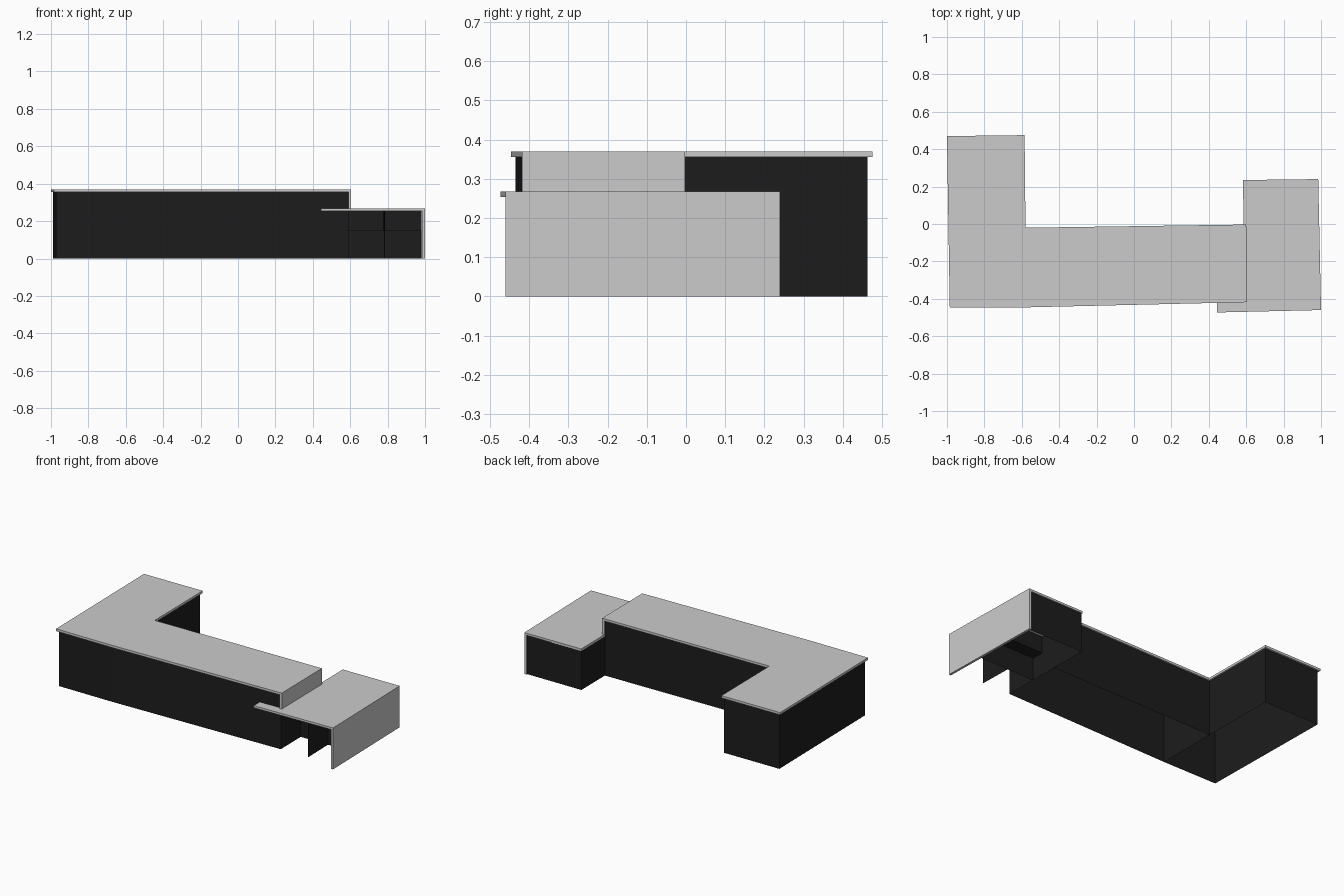
import bpy, bmesh

if "Cube" in bpy.data.objects:
    bpy.data.objects.remove(bpy.data.objects["Cube"])

black = bpy.data.materials.new("black_panel")
black.diffuse_color = (0.012, 0.012, 0.012, 1)
black.use_nodes = True
black.node_tree.nodes["Principled BSDF"].inputs["Base Color"].default_value = black.diffuse_color


def finish(name, bm, mat=None):
    bmesh.ops.recalc_face_normals(bm, faces=bm.faces)
    mesh = bpy.data.meshes.new(name)
    bm.to_mesh(mesh)
    bm.free()
    obj = bpy.data.objects.new(name, mesh)
    bpy.context.collection.objects.link(obj)
    if mat:
        mesh.materials.append(mat)
    return obj


def slab(name, outline, z0, z1, mat=None):
    """Closed prism from a plan outline."""
    bm = bmesh.new()
    face = bm.faces.new([bm.verts.new((x, y, z0)) for x, y in outline])
    ext = bmesh.ops.extrude_face_region(bm, geom=[face])
    verts = [g for g in ext["geom"] if isinstance(g, bmesh.types.BMVert)]
    bmesh.ops.translate(bm, verts=verts, vec=(0, 0, z1 - z0))
    if not face.is_valid or len(bm.faces) < len(outline) + 2:
        bm.faces.new([v for v in bm.verts if v not in verts])
    return finish(name, bm, mat)


def wall(name, path, z0, z1, closed=False):
    """Thin upright panels following a plan path."""
    bm = bmesh.new()
    low = [bm.verts.new((x, y, z0)) for x, y in path]
    high = [bm.verts.new((x, y, z1)) for x, y in path]
    n = len(path)
    for i in range(n if closed else n - 1):
        j = (i + 1) % n
        bm.faces.new((low[i], low[j], high[j], high[i]))
    return finish(name, bm, black)


# Tall counter: L-shaped top with a short drop at its right end
slab("tall_counter_top",
     [(-1, 0.47), (-0.585, 0.475), (-0.58, -0.02), (0.6, -0.003),
      (0.605, -0.418), (-0.59, -0.446), (-0.985, -0.446)], 0.355, 0.37)
slab("tall_end_drop",
     [(0.585, -0.003), (0.6, -0.003), (0.605, -0.418), (0.59, -0.418)],
     0.267, 0.355)

# Tall counter carcass, open underneath
wall("tall_carcass",
     [(-0.988, 0.46), (-0.595, 0.463), (-0.59, -0.03), (0.585, -0.012),
      (0.59, -0.407), (-0.59, -0.435), (-0.973, -0.435)], 0, 0.355, closed=True)
wall("carcass_divider", [(-0.59, -0.03), (-0.59, -0.435)], 0, 0.355)

# Low counter: top wraps round the front of the tall counter, side reaches the floor
slab("low_counter_top",
     [(0.583, 0.235), (0.985, 0.24), (1.0, -0.46), (0.443, -0.473),
      (0.443, -0.412), (0.59, -0.408)], 0.253, 0.267)
slab("low_side_panel",
     [(0.97, 0.24), (0.985, 0.24), (1.0, -0.46), (0.985, -0.46)], 0, 0.253)

# Low counter back, stepped knee panel and bracket
wall("low_back_panel", [(0.587, -0.012), (0.585, 0.23), (0.97, 0.232)], 0, 0.253)
wall("knee_panel", [(0.587, -0.2), (0.98, -0.195)], 0, 0.15)
wall("upper_knee_panel", [(0.587, -0.12), (0.978, -0.115)], 0.15, 0.253)
slab("knee_ledge", [(0.587, -0.2), (0.98, -0.195), (0.978, -0.115), (0.587, -0.12)],
     0.146, 0.15, black)
wall("support_bracket", [(0.785, -0.41), (0.78, -0.197)], 0, 0.253)
wall("bracket_head", [(0.78, -0.197), (0.779, -0.118)], 0.15, 0.253)
